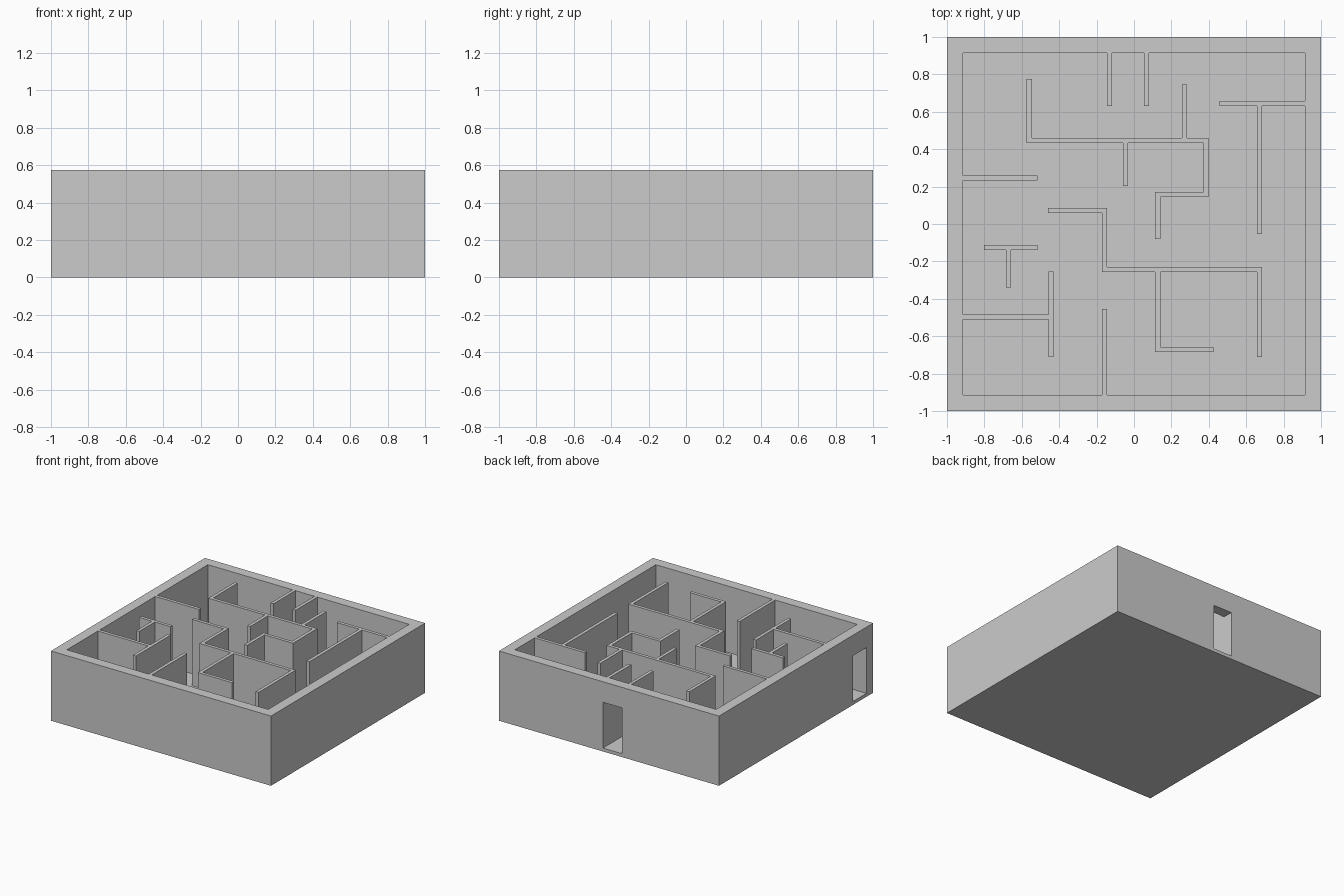
import bpy
import bmesh
from mathutils import Matrix, Vector

HEIGHT = 0.573       # overall height
FLOOR = 0.028        # floor slab thickness
INNER = 0.915        # half width of the hollow
HALF = 0.0135        # half thickness of a partition
DOOR_TOP = 0.404
REACH = 0.95         # partitions joining the outer wall run into it

default_cube = bpy.data.objects.get("Cube")
if default_cube:
    bpy.data.objects.remove(default_cube, do_unlink=True)

# Plain grey
grey = bpy.data.materials.new("plain_grey")
grey.use_nodes = True
grey.diffuse_color = (0.6, 0.6, 0.6, 1)
grey.node_tree.nodes["Principled BSDF"].inputs["Base Color"].default_value = grey.diffuse_color


def box(name, low, high):
    """Axis-aligned box between two opposite corners."""
    low, high = Vector(low), Vector(high)
    bm = bmesh.new()
    place = Matrix.Translation((low + high) / 2) @ Matrix.Diagonal((high - low).to_4d())
    place[3][3] = 1
    bmesh.ops.create_cube(bm, size=1, matrix=place)
    mesh = bpy.data.meshes.new(name)
    bm.to_mesh(mesh)
    bm.free()
    mesh.materials.append(grey)
    obj = bpy.data.objects.new(name, mesh)
    bpy.context.scene.collection.objects.link(obj)
    return obj


def subtract(target, cutter):
    """Cut one solid out of another and discard the cutter."""
    cutter.hide_render = True
    mod = target.modifiers.new("cut", 'BOOLEAN')
    mod.operation = 'DIFFERENCE'
    mod.solver = 'EXACT'
    mod.object = cutter
    bpy.context.view_layer.objects.active = target
    bpy.ops.object.modifier_apply(modifier=mod.name)
    bpy.data.objects.remove(cutter, do_unlink=True)


# Centre lines of the partitions, each a run of straight segments
partitions = [
    # entrance passage
    [(-0.132, REACH), (-0.132, 0.645)],
    [(0.068, REACH), (0.068, 0.645)],
    # back left corner
    [(REACH, 0.645), (0.47, 0.645)],
    [(0.672, 0.645), (0.672, -0.04)],
    # long winding wall and its branches
    [(-0.56, 0.762), (-0.56, 0.447), (0.385, 0.447), (0.385, 0.158),
     (0.127, 0.158), (0.127, -0.067)],
    [(0.27, 0.447), (0.27, 0.732)],
    [(-0.045, 0.447), (-0.045, 0.218)],
    # stepped wall in the middle and its branch
    [(-0.446, 0.072), (-0.157, 0.072), (-0.157, -0.243), (0.672, -0.243),
     (0.672, -0.697)],
    [(0.127, -0.243), (0.127, -0.671), (0.412, -0.671)],
    # right side
    [(-REACH, 0.245), (-0.53, 0.245)],
    [(-0.788, -0.125), (-0.53, -0.125)],
    [(-0.672, -0.125), (-0.672, -0.326)],
    [(-REACH, -0.498), (-0.444, -0.498)],
    [(-0.444, -0.268), (-0.444, -0.697)],
    # front stub
    [(-0.157, -REACH), (-0.157, -0.468)],
]

# Hollow space of the corridors: a block with every partition removed
corridors = box("corridor_cutter", (-INNER, -INNER, FLOOR), (INNER, INNER, 1))
for run in partitions:
    for a, b in zip(run, run[1:]):
        low = [min(p, q) - HALF for p, q in zip(a, b)]
        high = [max(p, q) + HALF for p, q in zip(a, b)]
        subtract(corridors, box("partition", (*low, -1), (*high, 2)))

# Square maze block with its corridors carved out
maze = box("maze_walls_and_floor", (-1, -1, 0), (1, 1, HEIGHT))
subtract(maze, corridors)

# Doorways through the back wall and the right wall
subtract(maze, box("back_door_cutter", (-0.1185, 0.9, FLOOR), (0.0545, 1.1, DOOR_TOP)))
subtract(maze, box("side_door_cutter", (-1.1, -INNER, FLOOR), (-0.9, -0.74, DOOR_TOP)))
